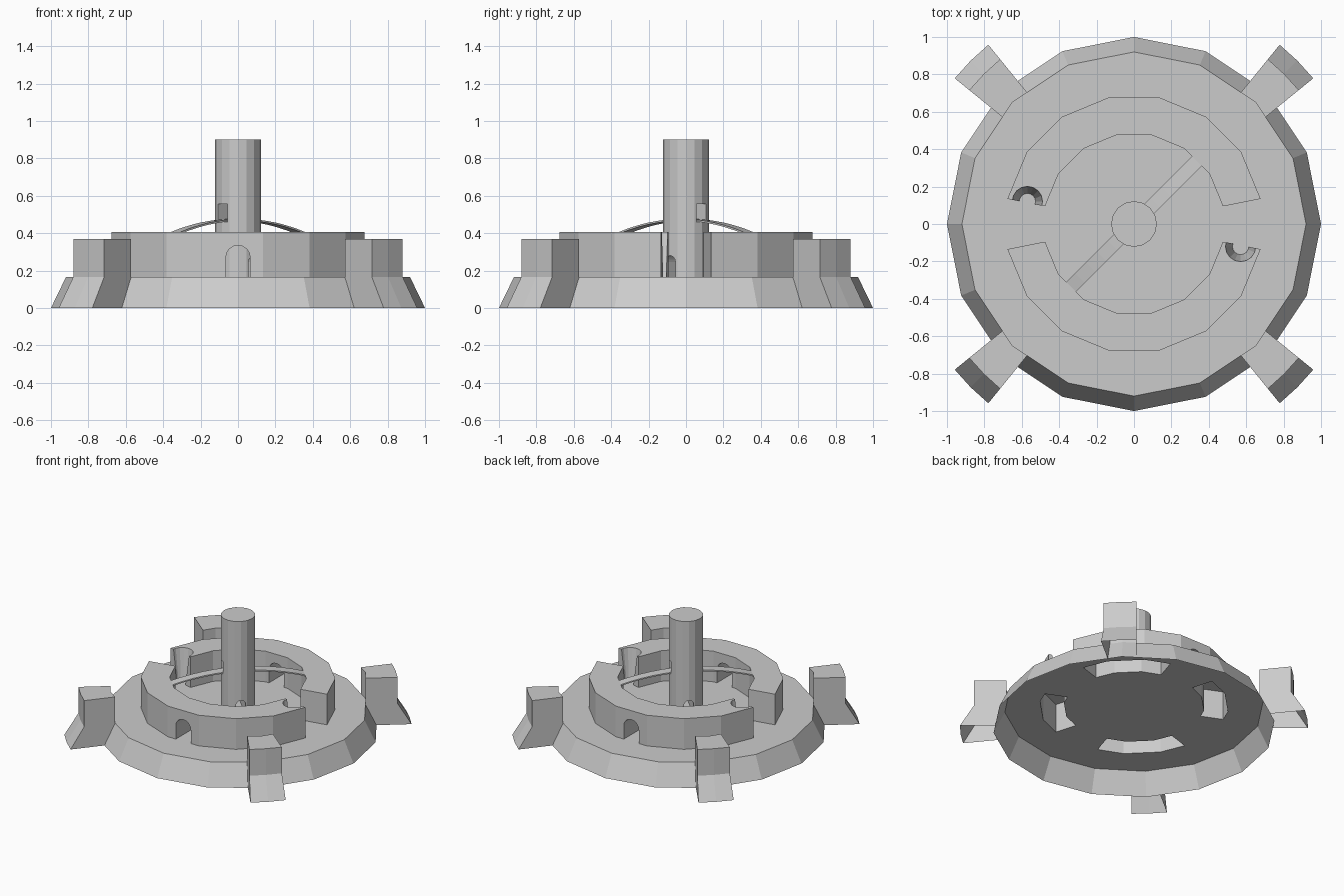
import bpy, bmesh, math
from math import cos, sin, radians, pi

if "Cube" in bpy.data.objects:
    bpy.data.objects.remove(bpy.data.objects["Cube"])

TOP = 0.165          # height of the base plate


def polar(r, deg, z):
    return (r * cos(radians(deg)), r * sin(radians(deg)), z)


def facet(r, deg, off):
    # radius on a 16-sided outline at any angle
    return r * cos(radians(11.25)) / cos(radians((deg - off) % 22.5 - 11.25))


def finish(name, bm):
    bmesh.ops.recalc_face_normals(bm, faces=bm.faces)
    me = bpy.data.meshes.new(name)
    bm.to_mesh(me)
    bm.free()
    ob = bpy.data.objects.new(name, me)
    bpy.context.collection.objects.link(ob)
    return ob


def loft(name, loops, bottom=True):
    bm = bmesh.new()
    rows = [[bm.verts.new(p) for p in loop] for loop in loops]
    n = len(rows[0])
    for a, b in zip(rows, rows[1:]):
        for i in range(n):
            j = (i + 1) % n
            bm.faces.new((a[i], a[j], b[j], b[i]))
    bm.faces.new(rows[-1])
    if bottom:
        bm.faces.new(rows[0])
    return finish(name, bm)


def cut(ob, cutter):
    cutter.hide_render = True
    m = ob.modifiers.new("cut", 'BOOLEAN')
    m.operation = 'DIFFERENCE'
    m.solver = 'EXACT'
    m.object = cutter
    bpy.context.view_layer.objects.active = ob
    bpy.ops.object.modifier_apply(modifier=m.name)
    bpy.data.objects.remove(cutter)


def sector(name, angles, r0, r1, z0, z1):
    def loop(z):
        return ([polar(facet(r1, a, 11.25), a, z) for a in angles] +
                [polar(facet(r0, a, 11.25), a, z) for a in reversed(angles)])
    return loft(name, [loop(z0), loop(z1)])


def arch(half, z0, z1, u0, u1, deg):
    # round-topped tunnel running along direction deg
    prof = [(-half, z0), (half, z0)]
    prof += [(half * cos(k * pi / 8), z1 - half + half * sin(k * pi / 8)) for k in range(9)]
    c, s = cos(radians(deg)), sin(radians(deg))
    return loft("arch_cutter", [[(u * c - v * s, u * s + v * c, z) for v, z in prof]
                                for u in (u0, u1)])


def disc(r, z, n, cx=0, cy=0):
    return [(cx + r * cos(2 * pi * i / n), cy + r * sin(2 * pi * i / n), z) for i in range(n)]


def pocket_angles(q):
    # the quadrants with a notch have a shorter pocket
    return [90 * q + a for a in (17, 33.75, 56.25, 66 if q % 2 else 73)]


# base: flared 16-sided shell, open below, with four arc slots in the plate
angs = [90 * q + a for q in range(4) for a in (0, 17, 22.5, 33.75, 45, 56.25, 66, 67.5, 73)]
bm = bmesh.new()
rows = []
for r, z, off in ((1, 0, 0), (0.92, TOP, 0), (0.67, TOP, 11.25), (0.5, TOP, 11.25)):
    rows.append([bm.verts.new(polar(facet(r, a, off), a, z)) for a in angs])
for k in range(3):
    for i, a in enumerate(angs):
        j = (i + 1) % len(angs)
        p = pocket_angles(int(a // 90))
        if k == 2 and p[0] <= a < p[-1]:
            continue
        bm.faces.new((rows[k][i], rows[k][j], rows[k + 1][j], rows[k + 1][i]))
bm.faces.new(rows[3])
finish("base", bm)

# two half rings with pockets below, a tunnel and a tapered notch each
for h in range(2):
    t = 180 * h
    ring = sector("half_ring", [t + 11.25 + 22.5 * k for k in range(8)], 0.485, 0.69, TOP, 0.405)
    for q in (2 * h, 2 * h + 1):
        cut(ring, sector("pocket_cutter", pocket_angles(q), 0.5, 0.67, 0.1, 0.39))
    cut(ring, arch(0.065, 0.1, 0.335, 0.3, 0.9, 90 + t))
    s = 1 - 2 * h
    cut(ring, loft("notch_cutter", [disc(0.043, 0.16, 16, -0.57 * s, 0.12 * s),
                                    disc(0.082, 0.41, 16, -0.57 * s, 0.12 * s)]))

# central post with a strap slot and a small tunnel at the foot
post = loft("post", [disc(0.122, TOP, 16), disc(0.122, 0.9, 16)])
c = 0.035 * math.sqrt(0.5)
d = 0.2
slot = [(d + c, d - c), (d - c, d + c), (-d - c, -d + c), (-d + c, -d - c)]
cut(post, loft("slot_cutter", [[(x, y, z) for x, y in slot] for z in (0.46, 0.555)]))
cut(post, arch(0.035, 0.1, 0.28, -0.3, 0.3, 135))

# bowed strap through the post
loops = []
for k in range(13):
    u = -0.49 + 0.98 * k / 12
    z = 0.476 - 0.075 * (u / 0.49) ** 2
    q = math.sqrt(0.5)
    loops.append([((u - v) * q, (u + v) * q, z + dz)
                  for v, dz in ((-0.036, -0.01), (0.036, -0.01), (0.036, 0), (-0.036, 0))])
loft("strap", loops)

# four flared lugs, open below
for q in range(4):
    m = 45 + 90 * q
    loops = []
    for ri, ro, z in ((1.0, 1.235, 0), (0.92, 1.135, TOP), (0.92, 1.135, 0.37)):
        loops.append([polar(ro, m + a, z) for a in (-5.9, 0, 5.9)] +
                     [polar(facet(ri, m + a, 0), m + a, z) for a in (5.9, 0, -5.9)])
    loft("lug", loops, bottom=False)
